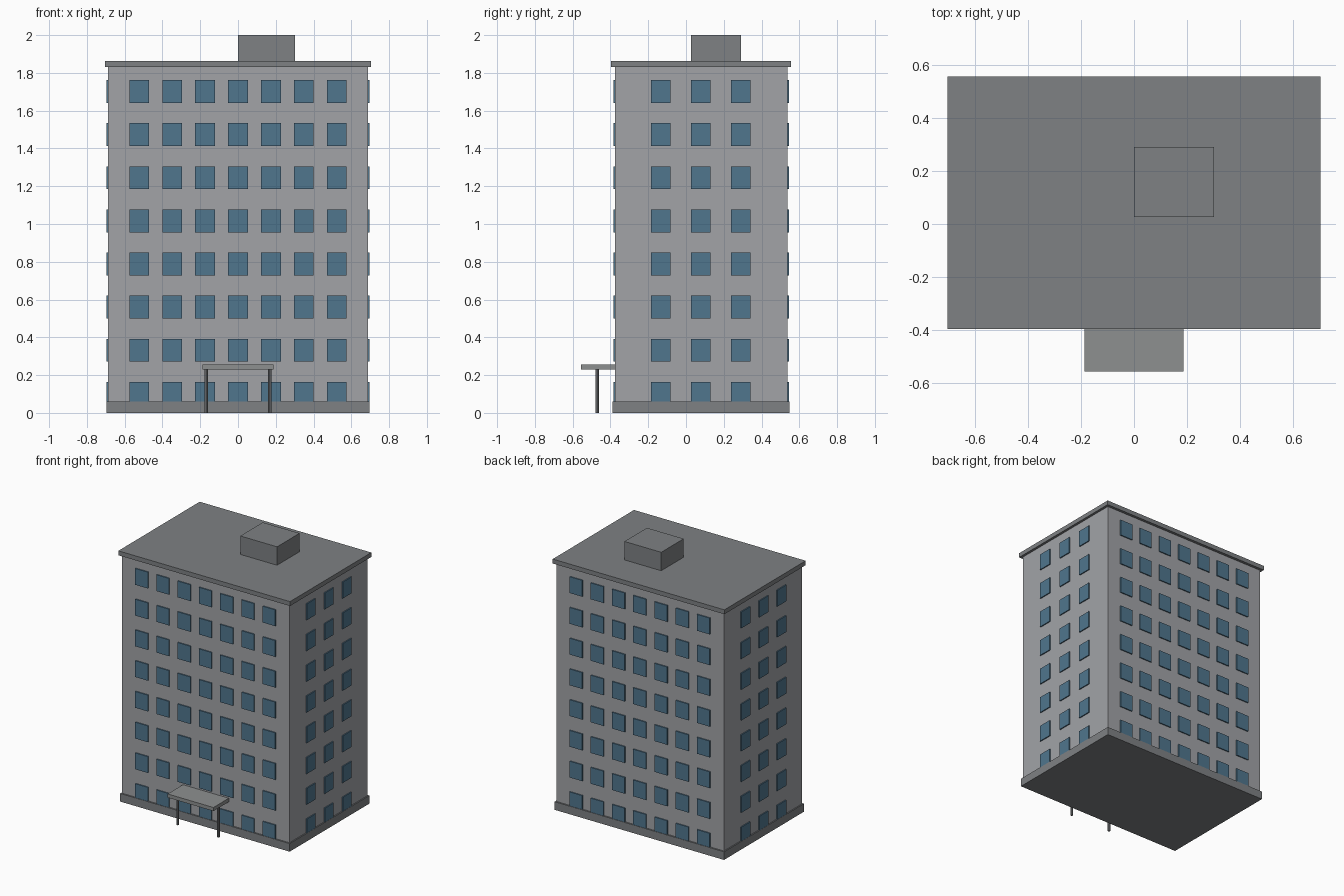
import bpy, bmesh
from mathutils import Matrix, Vector

if "Cube" in bpy.data.objects:
    bpy.data.objects.remove(bpy.data.objects["Cube"])

CY = 0.08            # depth centre of the tower
HX, HY = 0.687, 0.457  # half width and half depth of the walls


def material(name, rgb):
    m = bpy.data.materials.new(name)
    m.diffuse_color = (*rgb, 1)
    m.use_nodes = True
    m.node_tree.nodes["Principled BSDF"].inputs["Base Color"].default_value = m.diffuse_color
    return m


def add_box(bm, lo, hi):
    lo, hi = Vector(lo), Vector(hi)
    mat = Matrix.Translation((lo + hi) / 2) @ Matrix.Diagonal((*(hi - lo), 1))
    bmesh.ops.create_cube(bm, size=1, matrix=mat)


def finish(name, bm, mat=None):
    me = bpy.data.meshes.new(name)
    bm.to_mesh(me)
    bm.free()
    ob = bpy.data.objects.new(name, me)
    bpy.context.collection.objects.link(ob)
    if mat:
        me.materials.append(mat)


def box(name, lo, hi, mat=None):
    bm = bmesh.new()
    add_box(bm, lo, hi)
    finish(name, bm, mat)


wall = material("wall_grey", (0.36, 0.37, 0.39))
trim = material("trim_grey", (0.21, 0.22, 0.23))
pale = material("canopy_grey", (0.27, 0.28, 0.28))
glass = material("window_blue", (0.08, 0.18, 0.27))

# Tower: plinth, walls, roof slab and rooftop hut
box("plinth", (-0.696, CY - 0.468, 0), (0.696, CY + 0.468, 0.06), trim)
box("walls", (-HX, CY - HY, 0.06), (HX, CY + HY, 1.83), wall)
box("roof_slab", (-0.705, CY - 0.477, 1.83), (0.705, CY + 0.477, 1.863), trim)
box("rooftop_hut", (0, 0.027, 1.863), (0.302, 0.291, 2.0), trim)

# Windows: slim panes standing proud of each wall, eight floors
W, H, OUT = 0.052, 0.0605, 0.008
front, back, left, right = (bmesh.new() for _ in range(4))
for floor in range(8):
    z = 0.1035 + 0.2283 * floor
    for i in range(-3, 4):
        x = i * 0.1745
        for bm, s in ((front, -1), (back, 1)):
            y = CY + s * HY
            add_box(bm, (x - W, y - OUT, z - H), (x + W, y + OUT, z + H))
    for i in (-1, 0, 1):
        y = CY - 0.002 + i * 0.211
        for bm, s in ((left, -1), (right, 1)):
            x = s * HX
            add_box(bm, (x - OUT, y - W, z - H), (x + OUT, y + W, z + H))
for name, bm in (("front", front), ("back", back), ("left", left), ("right", right)):
    finish(name + "_windows", bm, glass)

# Entrance canopy on two posts
box("canopy", (-0.188, -0.557, 0.23), (0.188, CY - HY, 0.257), pale)
for side, s in (("left", -1), ("right", 1)):
    bm = bmesh.new()
    bmesh.ops.create_cone(bm, cap_ends=True, segments=8, radius1=0.009, radius2=0.009,
                          depth=0.23, matrix=Matrix.Translation((s * 0.168, -0.469, 0.115)))
    finish(side + "_canopy_post", bm, trim)
